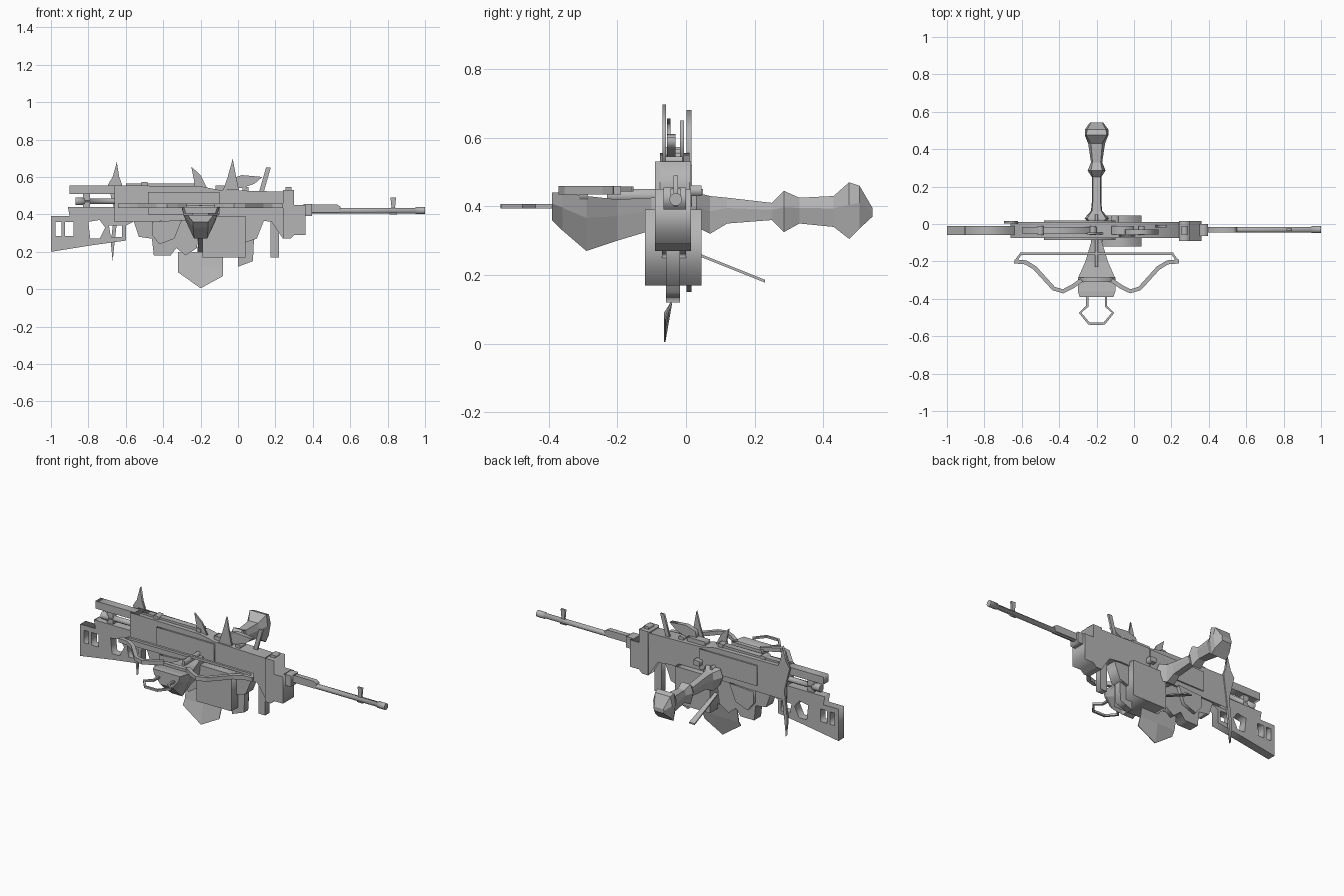
import bpy, bmesh, math
from mathutils import Vector

if "Cube" in bpy.data.objects:
    bpy.data.objects.remove(bpy.data.objects["Cube"])

grey = bpy.data.materials.new("plain grey")
grey.diffuse_color = (0.46, 0.46, 0.46, 1)
grey.use_nodes = True
grey.node_tree.nodes["Principled BSDF"].inputs["Base Color"].default_value = grey.diffuse_color


def finish(name, mesh):
    ob = bpy.data.objects.new(name, mesh)
    bpy.context.collection.objects.link(ob)
    mesh.materials.clear()
    mesh.materials.append(grey)
    return ob


def plate(name, outline, y0, y1, holes=()):
    """Flat x-z outline with optional holes, given thickness along y."""
    cu = bpy.data.curves.new(name, 'CURVE')
    cu.dimensions, cu.fill_mode = '2D', 'BOTH'
    cu.extrude = (y1 - y0) / 2
    for loop in (outline, *holes):
        sp = cu.splines.new('POLY')
        sp.points.add(len(loop) - 1)
        for p, (x, z) in zip(sp.points, loop):
            p.co = (x, z, 0, 1)
        sp.use_cyclic_u = True
    tmp = bpy.data.objects.new(name + "_outline", cu)
    bpy.context.collection.objects.link(tmp)
    dg = bpy.context.evaluated_depsgraph_get()
    me = bpy.data.meshes.new_from_object(tmp.evaluated_get(dg))
    bpy.data.objects.remove(tmp)
    mid = (y0 + y1) / 2
    for v in me.vertices:
        x, z, t = v.co
        v.co = (x, mid - t, z)
    return finish(name, me)


def rect(x0, x1, z0, z1):
    return [(x0, z0), (x1, z0), (x1, z1), (x0, z1)]


def box(name, x0, x1, y0, y1, z0, z1):
    return plate(name, rect(x0, x1, z0, z1), y0, y1)


def loft(name, rings):
    """Skin a list of equal rings and cap both ends."""
    bm = bmesh.new()
    loops = [[bm.verts.new(p) for p in r] for r in rings]
    n = len(loops[0])
    for a, b in zip(loops, loops[1:]):
        for i in range(n):
            bm.faces.new((a[i], a[(i + 1) % n], b[(i + 1) % n], b[i]))
    bm.faces.new(loops[0][::-1])
    bm.faces.new(loops[-1])
    bmesh.ops.recalc_face_normals(bm, faces=bm.faces)
    me = bpy.data.meshes.new(name)
    bm.to_mesh(me)
    bm.free()
    return finish(name, me)


def tube(name, stations, y, z, sides=10):
    """Round part along x from (x, radius) stations."""
    rings = [[(x, y + r * math.cos(2 * math.pi * i / sides), z + r * math.sin(2 * math.pi * i / sides))
              for i in range(sides)] for x, r in stations]
    ob = loft(name, rings)
    for p in ob.data.polygons:
        p.use_smooth = len(p.vertices) == 4
    return ob


def strip(name, path, w, h, z):
    """Bar of width w and height h following an x-y path at height z."""
    pts = [Vector(p) for p in path]
    rings = []
    for i, p in enumerate(pts):
        d = (pts[min(i + 1, len(pts) - 1)] - pts[max(i - 1, 0)]).normalized()
        s = Vector((-d.y, d.x)) * w / 2
        rings.append([(*(p + s), z - h / 2), (*(p - s), z - h / 2),
                      (*(p - s), z + h / 2), (*(p + s), z + h / 2)])
    return loft(name, rings)


# Gun receiver and front housing
plate("receiver", [(-.66, .36), (-.66, .555), (-.2, .55), (-.1, .53), (.3, .52), (.3, .45), (.28, .27),
                   (.24, .27), (.18, .36), (.1, .37)], -.075, .01)
plate("front_housing", [(.24, .27), (.28, .27), (.3, .29), (.36, .29), (.36, .45), (.3, .45),
                        (.3, .53), (.24, .53)], -.09, .015)
box("receiver_cover", -.48, -.1, -.085, .018, .40, .52)
box("top_rail", -.6, -.2, -.05, -.015, .55, .565)
box("rear_sight_base", -.12, .0, -.055, -.01, .53, .555)
for i, x in enumerate((-.5, -.22, .04, .27)):
    box(f"top_catch_{i}", x - .015, x + .015, -.06, -.01, .52, .572 if x < 0 else .545)
box("side_knob", -.12, -.08, .0, .045, .43, .46)

# Barrel with shroud, muzzle and sight
tube("barrel", [(.34, .015), (.95, .015), (.95, .019), (1, .019)], -.03, .42)
box("barrel_block", .35, .395, -.065, .0, .39, .455)
plate("barrel_shroud", [(.39, .41), (.54, .41), (.55, .44), (.53, .452), (.39, .452)], -.045, -.015)
plate("front_sight", [(.81, .40), (.85, .40), (.84, .44), (.845, .49), (.815, .49), (.82, .44)], -.036, -.024)

# Stock with openings, and the two tubes above it
plate("stock", [(-1, .2), (-1, .39), (-.9, .39), (-.91, .44), (-.88, .44), (-.6, .44), (-.56, .36),
                (-.6, .34), (-.6, .26), (-.78, .235)], -.06, -.01,
      [rect(-.975, -.945, .285, .36), rect(-.925, -.88, .285, .36),
       [(-.79, .27), (-.8, .36), (-.74, .37), (-.71, .33), (-.74, .27)],
       [(-.68, .28), (-.69, .34), (-.62, .34), (-.62, .28)]])
box("upper_stock_tube", -.9, -.64, -.06, -.01, .51, .555)
tube("lower_stock_tube", [(-.87, .022), (-.82, .022), (-.82, .016), (-.64, .016)], -.035, .47)
box("tube_bracket", -.83, -.79, -.05, -.02, .43, .52)

# Parts hanging under the receiver
plate("pistol_grip", [(-.56, .37), (-.53, .28), (-.46, .27), (-.45, .18), (-.36, .18), (-.33, .22),
                      (-.28, .18), (-.22, .22), (-.2, .37)], -.065, 0)
plate("grip_cover", [(-.46, .36), (-.46, .29), (-.42, .24), (-.34, .27), (-.3, .37)], -.085, .02)
box("ammo_box", -.19, .04, -.12, .045, .17, .39)
plate("trigger_plate", [(.0, .3), (.0, .12), (.08, .15), (.09, .37), (.0, .37)], -.058, -.018)
plate("magazine_lip", [(.04, .25), (.1, .27), (.14, .37), (.04, .37)], -.07, 0)
box("fore_grip", .175, .22, -.058, -.018, .17, .38)

# Broad curved blade underneath
blade = [(-.32, .2, .09), (-.2, .2, .005), (-.08, .2, .07)]
loft("lower_blade", [[(x, -.030, .2), (x, -.025, .2), (x, -.040, .12), (x, -.060, zb),
                      (x, -.064, zb), (x, -.045, .12)] for x, _, zb in blade])

# Upright blades
plate("rear_sword", [(-.67, .15), (-.68, .25), (-.66, .42), (-.695, .56), (-.67, .6), (-.648, .68),
                     (-.635, .6), (-.62, .56), (-.64, .42), (-.66, .25)], .002, .016)
plate("front_dagger", [(-.08, .53), (-.055, .6), (-.028, .697), (-.01, .6), (.005, .53)], -.068, -.058)
plate("middle_dagger", [(-.22, .53), (-.235, .58), (-.25, .655), (-.2, .61), (-.165, .54)], -.055, -.045)
plate("leaf_blade", [(-.05, .54), (-.04, .59), (.02, .61), (.13, .6), (.09, .565), (.02, .54)], -.055, -.03)
plate("slanted_bar", [(.11, .51), (.15, .65), (.175, .65), (.135, .51)], -.018, -.006)

# Crossbow body: y, top z, bottom z, half widths at top, middle and bottom
stations = [(-.39, .44, .36, .09, .08, .04), (-.36, .44, .33, .1, .09, .04), (-.29, .43, .27, .1, .08, .035),
            (-.2, .42, .30, .06, .05, .025), (-.1, .425, .33, .03, .03, .025), (0, .44, .34, .03, .035, .03),
            (.03, .44, .34, .05, .065, .04), (.07, .43, .32, .025, .03, .025), (.12, .425, .35, .02, .025, .02),
            (.25, .41, .36, .02, .025, .02), (.285, .445, .325, .03, .048, .03), (.33, .425, .35, .022, .03, .022),
            (.43, .43, .34, .03, .045, .03), (.475, .47, .305, .055, .063, .05), (.505, .46, .335, .05, .063, .05),
            (.543, .395, .37, .03, .035, .03)]
X = -.2
loft("crossbow_body", [[(X - a, y, t), (X + a, y, t), (X + m, y, t * .6 + b * .4), (X + c, y, b),
                        (X - c, y, b), (X - m, y, t * .6 + b * .4)] for y, t, b, a, m, c in stations])
box("bolt_rail", X - .008, X + .008, -.23, .05, .41, .45)
box("bow_mount", X - .1, X + .1, -.31, -.285, .42, .448)

# Crossbow lever
loft("crossbow_lever", [[(X - w, y, z), (X + w, y, z), (X + w, y, z + .008), (X - w, y, z + .008)]
                        for y, z, w in ((.0, .27, .012), (.23, .178, .018))])

# Bow limbs, string and stirrup, mirrored about the crossbow centre
limb = [(.08, -.30), (.13, -.335), (.18, -.36), (.23, -.345), (.28, -.29), (.33, -.235), (.38, -.205), (.44, -.2)]
for side, s in (("left", -1), ("right", 1)):
    strip(f"bow_limb_{side}", [(X + s * x, y) for x, y in limb], .022, .024, .447)
    strip(f"bow_tip_{side}", [(X + s * .435, -.2), (X + s * .405, -.16)], .012, .014, .45)
    strip(f"stirrup_{side}", [(X + s * x, y) for x, y in
                              ((.05, -.37), (.05, -.44), (.088, -.475), (.04, -.533), (0, -.533))], .013, .012, .40)
strip("bow_string", [(X - .41, -.16), (X + .41, -.16)], .014, .014, .45)
